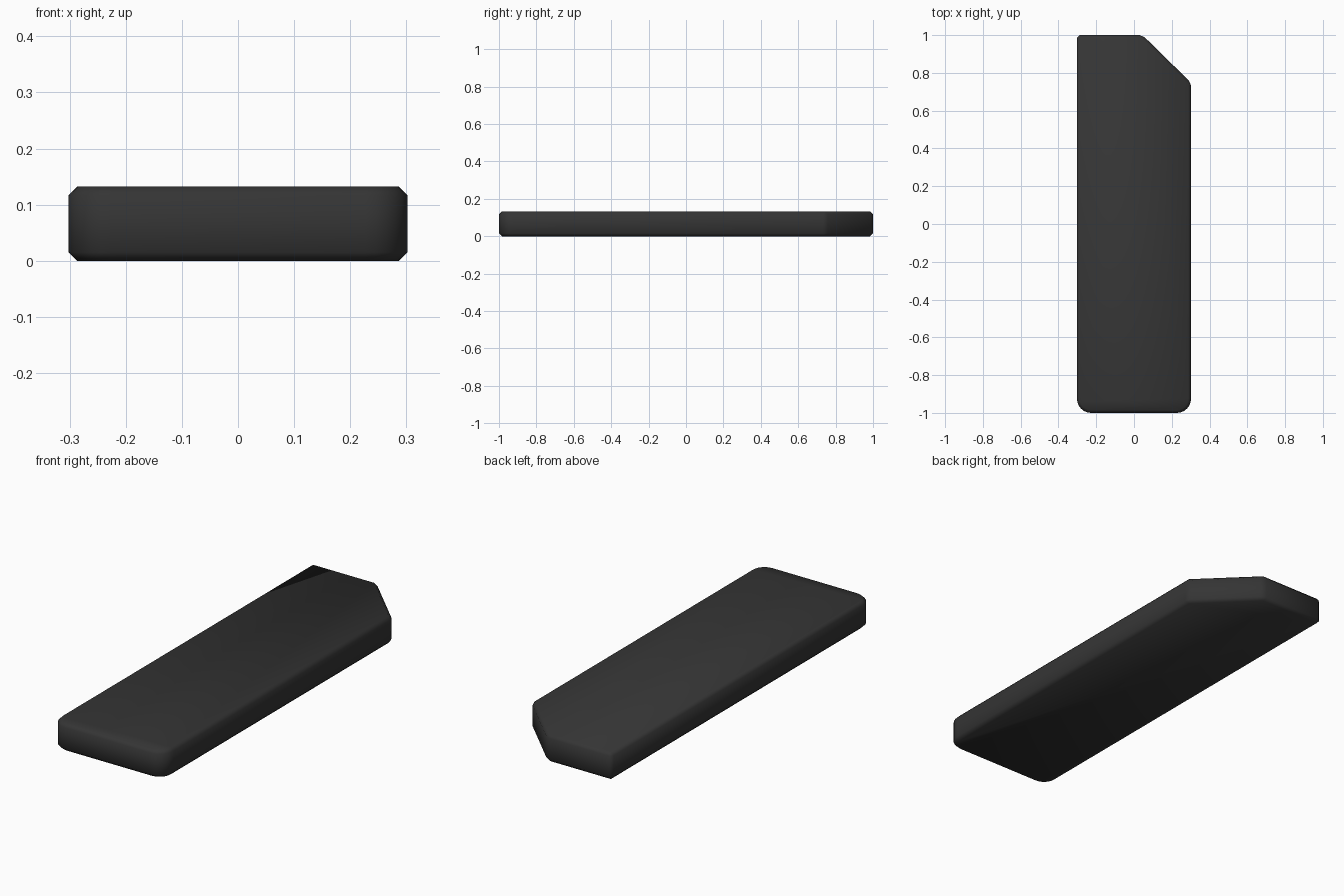
import bpy, bmesh, math

if "Cube" in bpy.data.objects:
    bpy.data.objects.remove(bpy.data.objects["Cube"])

W, L, H, R = 0.302, 1.0, 0.132, 0.075  # half width, half length, height, front corner radius


def arc(cx, cy, start, steps=6):
    return [(cx + R * math.cos(math.radians(start + 90 * i / steps)),
             cy + R * math.sin(math.radians(start + 90 * i / steps))) for i in range(steps + 1)]


# Plan outline: rounded front corners, one cut back corner
outline = arc(-W + R, -L + R, 180) + arc(W - R, -L + R, 270)
outline += [(W, 0.748), (0.045, L), (-W, L)]

# Slab extruded from the outline
bm = bmesh.new()
face = bm.faces.new([bm.verts.new((x, y, 0)) for x, y in outline])
top = bmesh.ops.extrude_face_region(bm, geom=[face])
bmesh.ops.translate(bm, vec=(0, 0, H), verts=[v for v in top["geom"] if isinstance(v, bmesh.types.BMVert)])
bmesh.ops.recalc_face_normals(bm, faces=bm.faces)
mesh = bpy.data.meshes.new("slab")
bm.to_mesh(mesh)
bm.free()
slab = bpy.data.objects.new("slab", mesh)
bpy.context.collection.objects.link(slab)

# Dark finish
mat = bpy.data.materials.new("dark_grey")
mat.diffuse_color = (0.035, 0.035, 0.035, 1)
mat.use_nodes = True
mat.node_tree.nodes["Principled BSDF"].inputs["Base Color"].default_value = mat.diffuse_color
mesh.materials.append(mat)

# Small chamfer on all hard edges
bevel = slab.modifiers.new("edge_chamfer", 'BEVEL')
bevel.width = 0.015
bevel.segments = 1
bevel.limit_method = 'ANGLE'
bevel.angle_limit = math.radians(30)

bpy.context.view_layer.objects.active = slab
slab.select_set(True)
bpy.ops.object.modifier_apply(modifier=bevel.name)
bpy.ops.object.shade_smooth_by_angle(angle=math.radians(60))
